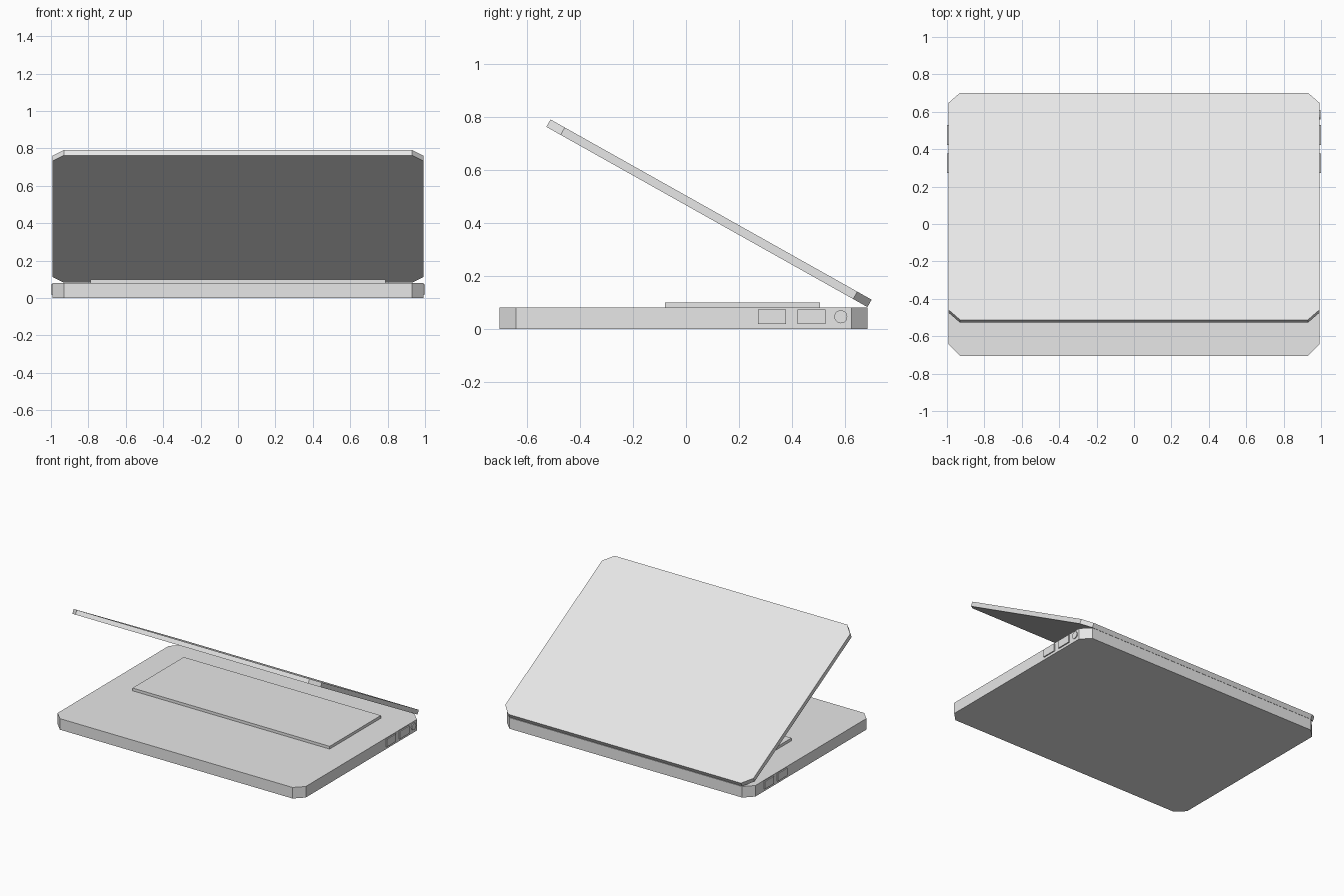
import bpy, bmesh, math
from mathutils import Matrix

if "Cube" in bpy.data.objects:
    bpy.data.objects.remove(bpy.data.objects["Cube"])

# Single light grey finish
grey = bpy.data.materials.new("light grey")
grey.use_nodes = True
grey.diffuse_color = (0.8, 0.8, 0.8, 1)
grey.node_tree.nodes["Principled BSDF"].inputs["Base Color"].default_value = (0.8, 0.8, 0.8, 1)

WIDTH, DEPTH, CUT = 1.984, 1.392, 0.062


def finish(name, bm):
    mesh = bpy.data.meshes.new(name)
    bmesh.ops.recalc_face_normals(bm, faces=bm.faces)
    bm.to_mesh(mesh)
    bm.free()
    mesh.materials.append(grey)
    obj = bpy.data.objects.new(name, mesh)
    bpy.context.collection.objects.link(obj)
    return obj


def slab(name, size, centre, cut=0):
    """Box, optionally with its four upright edges chamfered."""
    bm = bmesh.new()
    bmesh.ops.create_cube(bm, size=1)
    bmesh.ops.scale(bm, vec=size, verts=bm.verts)
    if cut:
        upright = [e for e in bm.edges
                   if abs(e.verts[0].co.z - e.verts[1].co.z) > size[2] / 2]
        bmesh.ops.bevel(bm, geom=upright, offset=cut, segments=1, affect='EDGES')
    bmesh.ops.translate(bm, vec=centre, verts=bm.verts)
    return finish(name, bm)


# Base and keyboard plate
slab("base", (WIDTH, DEPTH, 0.08), (0, -0.009, 0.04), CUT)
slab("keyboard_plate", (1.576, 0.585, 0.02), (0, 0.2135, 0.09))

# Lid: origin at the lower rear edge, swung open on the hinge line
lid = slab("lid", (WIDTH, DEPTH, 0.032), (0, -DEPTH / 2, 0.016), CUT)
lid.location = (0, 0.686, 0.082)
lid.rotation_euler.x = -math.radians(29.3)

# Two raised ports on each side
for side, sign in (("left", 1), ("right", -1)):
    for place, y in (("front", 0.325), ("rear", 0.475)):
        slab(f"{side}_{place}_port", (0.02, 0.106, 0.055), (sign * 0.99, y, 0.0455))

# Round audio jack on the left side only
bm = bmesh.new()
turn = Matrix.Translation((0.988, 0.585, 0.0455)) @ Matrix.Rotation(math.pi / 2, 4, 'Y')
bmesh.ops.create_cone(bm, cap_ends=True, segments=12, radius1=0.025, radius2=0.025,
                      depth=0.02, matrix=turn)
finish("audio_jack", bm)
